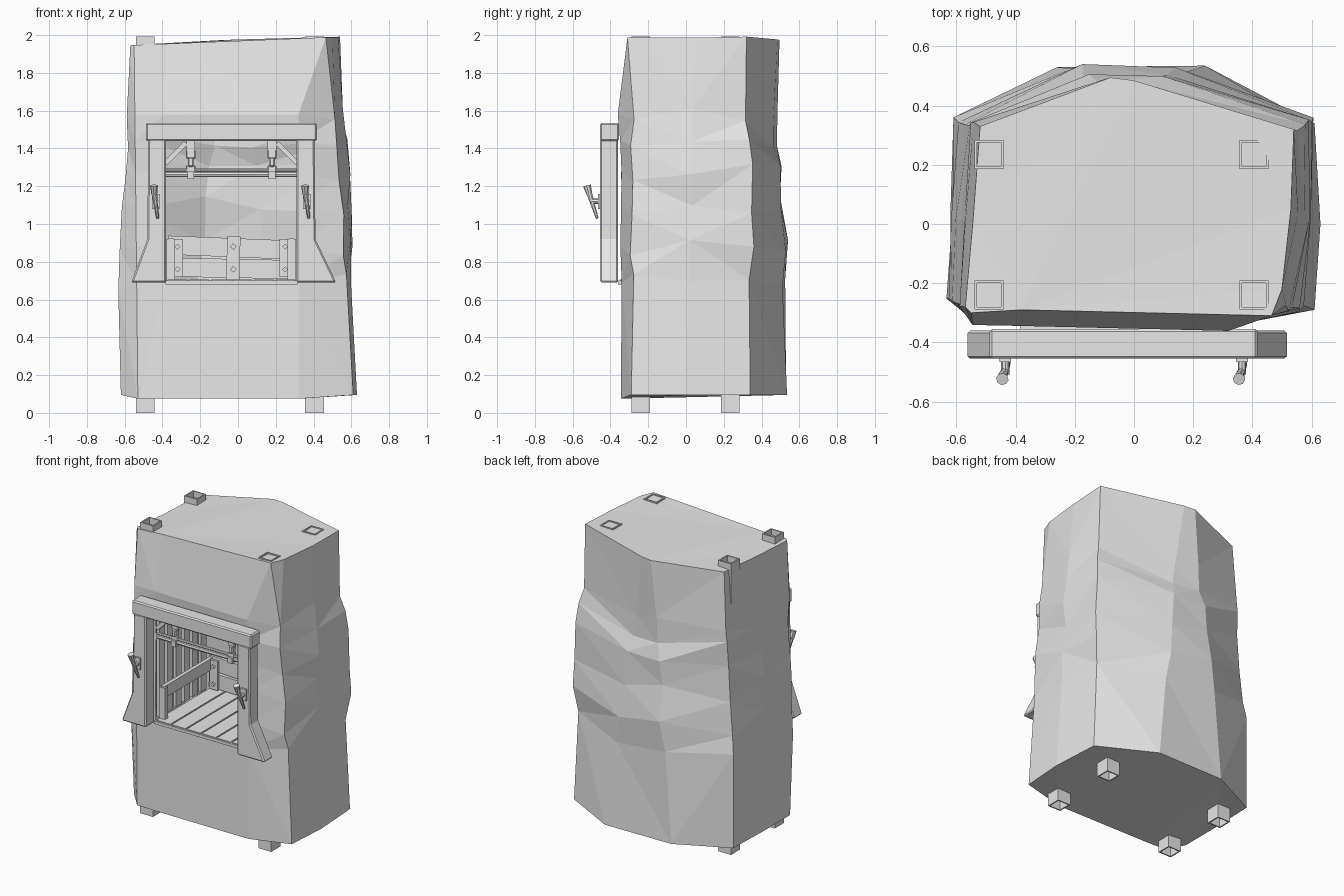
import bpy, bmesh, math, random
from mathutils import Vector

random.seed(11)
old = bpy.data.objects.get("Cube")
if old:
    bpy.data.objects.remove(old, do_unlink=True)

grey = bpy.data.materials.new("stone_grey")
grey.use_nodes = True
grey.diffuse_color = (0.8, 0.8, 0.8, 1)
grey.node_tree.nodes["Principled BSDF"].inputs["Base Color"].default_value = (0.8, 0.8, 0.8, 1)

CX = -0.035   # centre line of the doorway


def finish(name, bm, bevel=0):
    mesh = bpy.data.meshes.new(name)
    bm.to_mesh(mesh)
    bm.free()
    obj = bpy.data.objects.new(name, mesh)
    bpy.context.collection.objects.link(obj)
    mesh.materials.append(grey)
    if bevel:
        mod = obj.modifiers.new("edge", 'BEVEL')
        mod.width, mod.segments = bevel, 1
    return obj


def box(name, centre, size, rot=(0, 0, 0), bevel=0):
    bm = bmesh.new()
    bmesh.ops.create_cube(bm, size=1)
    bmesh.ops.scale(bm, vec=size, verts=bm.verts)
    obj = finish(name, bm, bevel)
    obj.location, obj.rotation_euler = centre, rot
    return obj


def rod(name, start, end, r1, r2, sides=8):
    a, b = Vector(start), Vector(end)
    bm = bmesh.new()
    bmesh.ops.create_cone(bm, cap_ends=True, segments=sides, radius1=r1,
                          radius2=r2, depth=(b - a).length)
    obj = finish(name, bm)
    obj.location = (a + b) / 2
    obj.rotation_euler = (b - a).to_track_quat('Z', 'Y').to_euler()
    return obj


# Rock: vertical edge columns as (side, bottom xy, top xy), anticlockwise
columns = [
    ("front", (-.53, -.33), (-.55, -.30)),
    ("door", (-.39, -.335), (-.38, -.29)),
    ("door", (.32, -.34), (.465, -.31)),
    ("corner", (.61, -.29), (.50, -.22)),
    ("right", (.63, .0), (.53, .05)),
    ("right_back", (.61, .34), (.54, .32)),
    ("back", (.24, .535), (.0, .485)),
    ("back", (-.26, .53), (-.08, .495)),
    ("left", (-.61, .36), (-.52, .33)),
    ("left", (-.62, .05), (-.545, .0)),
    ("left", (-.62, -.24), (-.57, -.28)),
]
# Height of each ring and how far each side bulges there
rings = [
    (.095, dict(front=.005, door=.005)),
    (.69, dict(front=.01, door=.01, corner=.01, left=.02)),
    (.88, dict(front=.02, door=.02, corner=.03, right=.01, right_back=.025, back=.015, left=.025)),
    (1.1, dict(front=.02, door=.02, corner=.04, right=.01, right_back=.02, back=-.01, left=.015)),
    (1.27, dict(front=.02, door=.02, corner=.04, right=.025, right_back=.03, left=.005)),
    (1.44, dict(front=.03, door=.03, corner=.055, right=.015, right_back=.01, back=-.03)),
    (1.58, dict(front=.035, door=.045, corner=.05, right_back=-.005, back=-.025)),
    (1.965, dict()),
]
out = {"front": (0, -1), "door": (0, -1), "corner": (0, -1), "right": (1, 0),
       "right_back": (1, 1), "back": (0, 1), "left": (-1, 0)}

bm = bmesh.new()
grid = []
last = len(rings) - 1
for i, (z, bulge) in enumerate(rings):
    row = []
    t = (z - rings[0][0]) / (rings[-1][0] - rings[0][0])
    for side, low, high in columns:
        p = Vector(low).lerp(Vector(high), t)
        if side == "door" and i < last:
            p.x = low[0]
        p += Vector(out[side]) * bulge.get(side, 0)
        h = z
        if i == last:
            h += .04 * p.x + .05 * p.y ** 2
        elif side in ("front", "door"):
            h -= .02 if i == 0 else 0
        elif i > 0:
            p += Vector((random.uniform(-.01, .01), random.uniform(-.01, .01)))
            h += random.uniform(-.05, .05)
        row.append(bm.verts.new((p.x, p.y, h)))
    grid.append(row)
n = len(columns)
for i in range(last):
    for j in range(n):
        if j == 1 and 1 <= i <= 4:      # doorway opening
            continue
        k = (j + 1) % n
        bm.faces.new((grid[i][j], grid[i][k], grid[i + 1][k], grid[i + 1][j]))
bm.faces.new(grid[-1])
bm.faces.new(grid[0][::-1])
bmesh.ops.triangulate(bm, faces=bm.faces[:])
finish("rock_body", bm)

# Square tubes running through the rock at the four corners
for side, x in (("right", -.49), ("left", .405)):
    for end, y in (("front", -.24), ("back", .235)):
        bm = bmesh.new()
        bmesh.ops.create_cube(bm, size=1)
        caps = [f for f in bm.faces if abs(f.normal.z) > .5]
        bmesh.ops.delete(bm, geom=caps, context='FACES_ONLY')
        bmesh.ops.scale(bm, vec=(.098, .098, 1.992), verts=bm.verts)
        tube = finish(f"{end}_{side}_tube", bm)
        tube.location = (x, y, .996)
        wall = tube.modifiers.new("wall", 'SOLIDIFY')
        wall.thickness = .012

# Door frame: lintel and flared posts
box("lintel", (CX, -.405, 1.487), (.905, .1, .095), bevel=.008)
profile = [(.345, .69), (.53, .69), (.445, .92), (.44, 1.45), (.345, 1.45)]
for s, side in ((-1, "right"), (1, "left")):
    bm = bmesh.new()
    face = bm.faces.new([bm.verts.new((CX + s * x + (.025 if x > .5 and s > 0 else 0), -.455, z))
                         for x, z in profile])
    ext = bmesh.ops.extrude_face_region(bm, geom=[face])
    moved = [v for v in ext["geom"] if isinstance(v, bmesh.types.BMVert)]
    bmesh.ops.translate(bm, vec=(0, .095, 0), verts=moved)
    bmesh.ops.recalc_face_normals(bm, faces=bm.faces[:])
    finish(f"{side}_door_post", bm, .008)

    # Lever on the post
    x = CX + s * .4
    box(f"{side}_lever_plate", (x, -.46, 1.12), (.04, .012, .08))
    rod(f"{side}_lever_pivot", (x, -.45, 1.12), (x, -.508, 1.12), .014, .014)
    rod(f"{side}_lever_arm", (x - .008, -.513, 1.165), (x + .01, -.47, 1.03), .016, .008)
    rod(f"{side}_lever_grip", (x - .01, -.524, 1.203), (x - .008, -.51, 1.155), .021, .015)

    # Corner brace and hanging hook behind the lintel
    box(f"{side}_brace", (CX + s * .295, -.32, 1.375), (.15, .03, .025),
        (0, s * math.radians(45), 0))
    hx = CX + s * .215
    box(f"{side}_hook_strap", (hx, -.32, 1.415), (.045, .03, .05))
    for k in range(3):
        thin = .02 * (k % 2)
        box(f"{side}_chain_link_{k}", (hx, -.32, 1.37 - .042 * k),
            (.05 - thin, .022 + thin, .05), bevel=.006)
    box(f"{side}_hook_clamp", (hx, -.32, 1.258), (.035, .05, .04))

    # Low side rail, its front stake and upright slats
    rx = CX + s * .32
    box(f"{side}_side_rail", (rx, -.04, .885), (.025, .54, .08))
    box(f"{side}_rail_stake", (rx, -.3, .81), (.045, .035, .22))
    box(f"{side}_back_strap", (rx - s * .035, .2, .82), (.06, .015, .2))
    for z in (.76, .88):
        box(f"{side}_back_bolt", (rx - s * .035, .19, z), (.022, .02, .022), (0, math.pi / 4, 0))
    for k in range(6):
        box(f"{side}_slat_{k}", (CX + s * .375, -.25 + .09 * k, 1.06), (.02, .06, .74))

# Hanging crossbars
for z, r in ((1.285, .01), (1.262, .014)):
    rod("crossbar", (CX - .345, -.32, z), (CX + .345, -.32, z), r, r)

# Plank floor and low back wall
for k in range(6):
    box(f"floor_plank_{k}", (CX - .285 + .114 * k, -.05, .695), (.104, .6, .02))
box("floor_sill", (CX, -.345, .69), (.7, .03, .02))
for z, tilt in ((.765, .02), (.875, .04)):
    box("back_board", (CX, .225, z), (.67, .025, .1), (0, tilt, 0))
box("middle_strap", (CX + .01, .2, .82), (.07, .015, .23), (0, .03, 0))
for z in (.76, .88):
    box("middle_bolt", (CX + .01, .19, z), (.025, .02, .025), (0, math.pi / 5, 0))
